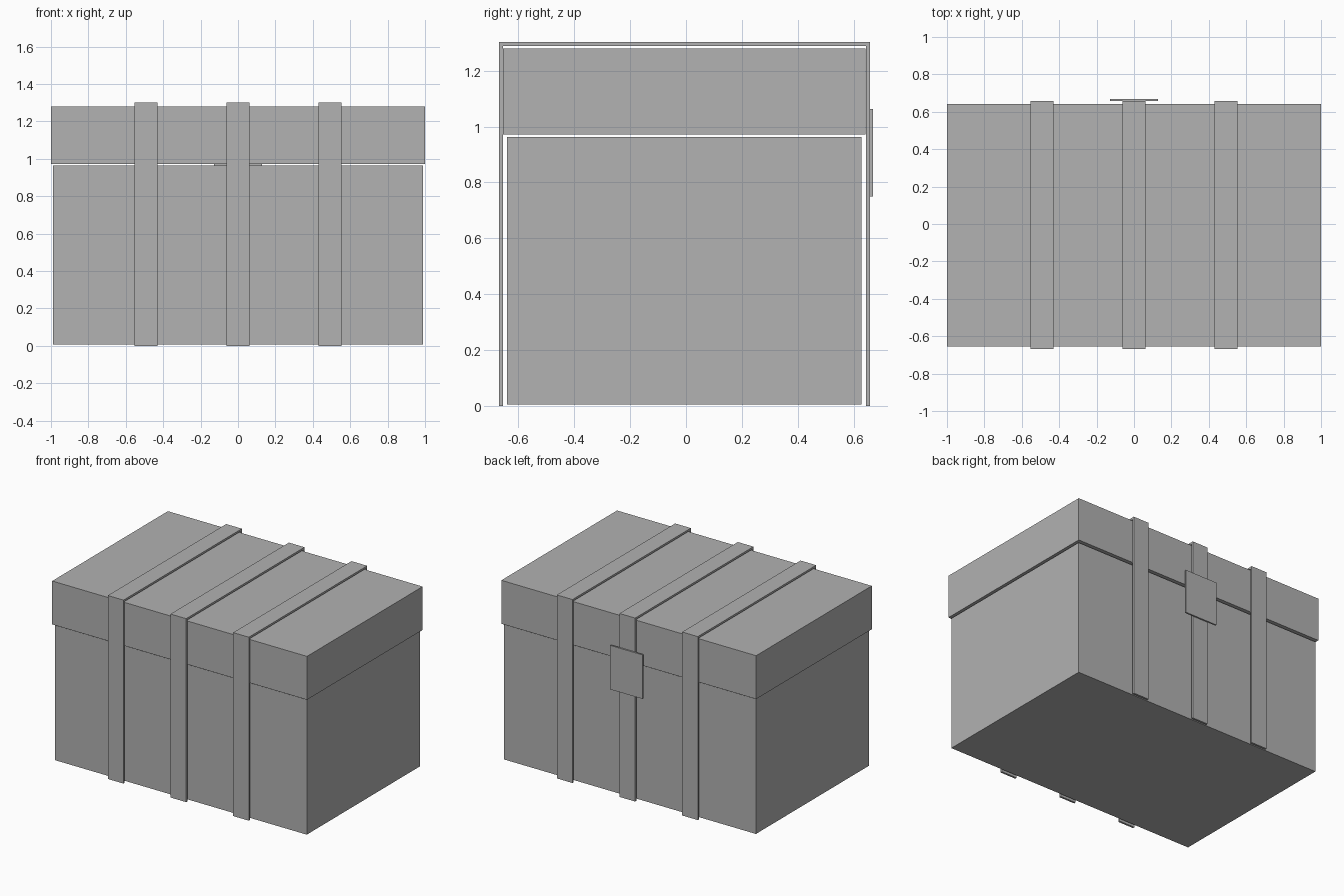
import bpy
import bmesh
from mathutils import Vector

cube = bpy.data.objects.get("Cube")
if cube:
    bpy.data.objects.remove(cube, do_unlink=True)

grey = bpy.data.materials.new("plain_grey")
grey.use_nodes = True
colour = (0.445, 0.445, 0.445, 1.0)
grey.diffuse_color = colour
grey.node_tree.nodes["Principled BSDF"].inputs["Base Color"].default_value = colour


def box(name, low, high):
    """Flat-faced box between two opposite corners."""
    low, high = Vector(low), Vector(high)
    bm = bmesh.new()
    bmesh.ops.create_cube(bm, size=1)
    bmesh.ops.scale(bm, vec=high - low, verts=bm.verts)
    mesh = bpy.data.meshes.new(name)
    bm.to_mesh(mesh)
    bm.free()
    mesh.materials.append(grey)
    obj = bpy.data.objects.new(name, mesh)
    obj.location = (low + high) / 2
    bpy.context.collection.objects.link(obj)
    return obj


# Chest body and the slightly wider lid, with a thin gap between them
box("chest_body", (-0.988, -0.64, 0.006), (0.988, 0.627, 0.963))
box("chest_lid", (-1, -0.655, 0.972), (1, 0.642, 1.28))

# Three straps, each of a front, a back and a top strip
half = 0.0615
front, back, top = -0.669, 0.658, 1.302
thick = 0.014
for side, x in (("right", -0.492), ("middle", 0), ("left", 0.492)):
    left, right = x - half, x + half
    box(f"{side}_strap_front", (left, front, 0), (right, front + thick, top - thick))
    box(f"{side}_strap_back", (left, back - thick, 0), (right, back, top - thick))
    box(f"{side}_strap_top", (left, front, top - thick), (right, back, top))

# Latch plate over the middle strap at the back
box("latch_plate", (-0.127, back, 0.75), (0.127, 0.669, 1.062))
